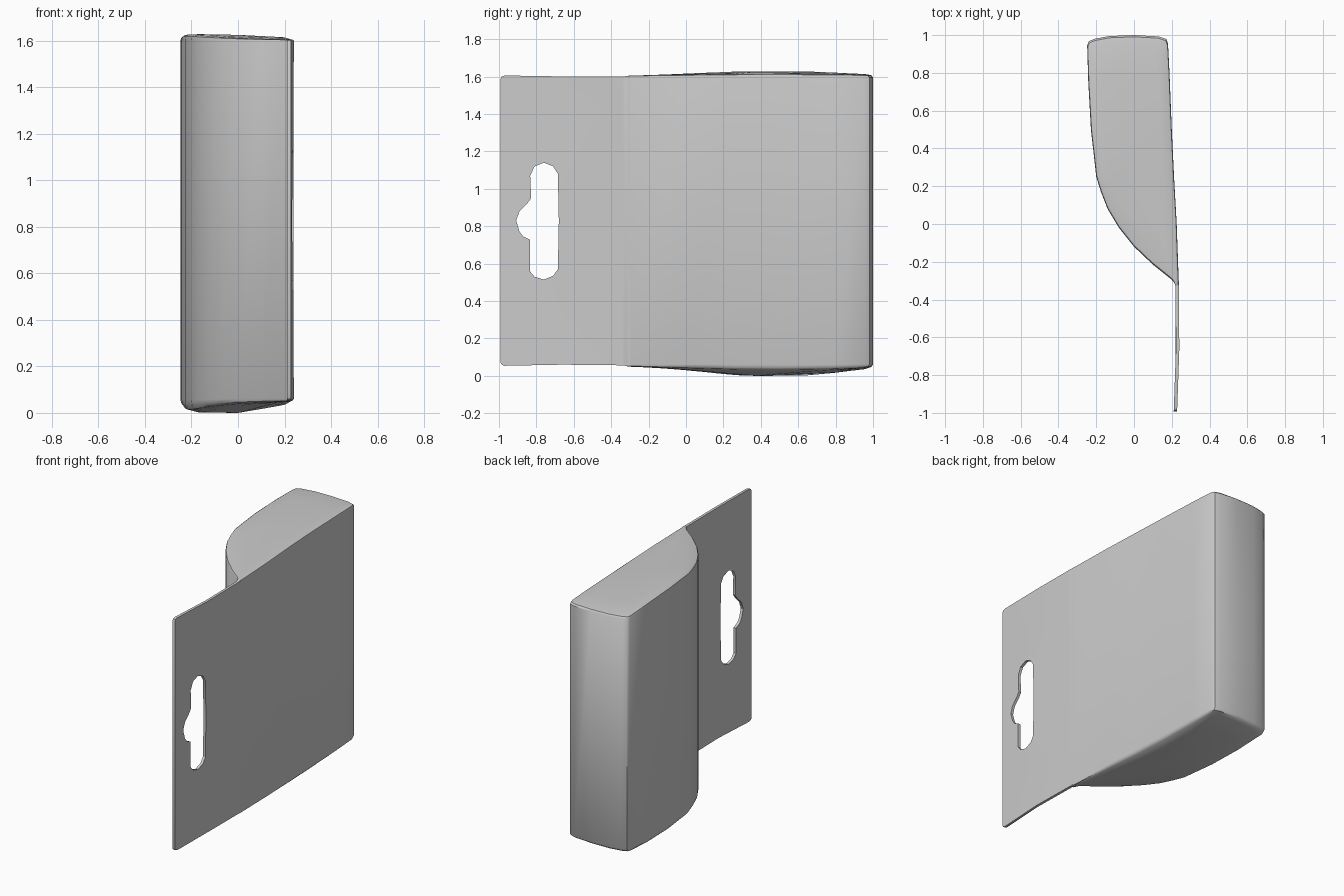
import bpy, bmesh

if "Cube" in bpy.data.objects:
    bpy.data.objects.remove(bpy.data.objects["Cube"])


def finish(bm, name, angle):
    bmesh.ops.recalc_face_normals(bm, faces=bm.faces)
    mesh = bpy.data.meshes.new(name)
    bm.to_mesh(mesh)
    bm.free()
    obj = bpy.data.objects.new(name, mesh)
    bpy.context.collection.objects.link(obj)
    bpy.ops.object.select_all(action='DESELECT')
    obj.select_set(True)
    bpy.context.view_layer.objects.active = obj
    bpy.ops.object.shade_smooth_by_angle(angle=angle)
    return obj


def clamp(v):
    return max(0.0, min(1.0, v))


# Pouch body: plan outline lofted upward, with gently bulging ends
outline = [(0.238, -0.335), (0.226, 0.0), (0.212, 0.25), (0.2, 0.5), (0.188, 0.8),
           (0.18, 0.955), (0.17, 0.98), (0.13, 0.993), (0.0, 1.0), (-0.13, 0.995),
           (-0.21, 0.98), (-0.24, 0.967), (-0.248, 0.945), (-0.242, 0.75),
           (-0.228, 0.5), (-0.2, 0.25), (-0.175, 0.17), (-0.14, 0.08), (-0.08, -0.02),
           (0.0, -0.12), (0.1, -0.215), (0.2, -0.295), (0.216, -0.315), (0.221, -0.335)]
CX, CY = 0.0, 0.38


def bulge(x, y):
    side = 0.4 + 0.6 * clamp((0.23 - x) / 0.34)
    return side * clamp((y + 0.35) / 0.65) * clamp(0.3 + (1 - y) / 0.5)


def ring(bm, scale, base, height):
    verts = []
    for px, py in outline:
        x, y = CX + (px - CX) * scale, CY + (py - CY) * scale
        verts.append(bm.verts.new((x, y, base + height * bulge(x, y))))
    return verts


bm = bmesh.new()
rings = [ring(bm, *r) for r in [
    (0.70, 0.052, -0.050), (0.94, 0.050, -0.036), (0.985, 0.053, -0.022), (1.0, 0.064, -0.01),
    (1.0, 1.594, 0.01), (0.985, 1.603, 0.017), (0.94, 1.605, 0.022), (0.70, 1.605, 0.023)]]
n = len(outline)
for a, b in zip(rings, rings[1:]):
    for i in range(n):
        bm.faces.new((a[i], a[(i + 1) % n], b[(i + 1) % n], b[i]))
for end, z in ((rings[0], 0.0), (rings[-1], 1.625)):
    mid = bm.verts.new((CX, CY, z))
    for i in range(n):
        bm.faces.new((end[i], end[(i + 1) % n], mid))
finish(bm, "pouch_body", 0.7)

# Hang tab: flat sheet with a hanger slot, given thickness
edge = [(-0.3, 0.056), (-0.66, 0.06), (-0.97, 0.054), (-0.986, 0.06), (-0.993, 0.075),
        (-0.993, 1.585), (-0.986, 1.6), (-0.97, 1.606), (-0.66, 1.601), (-0.3, 1.602)]
slot = [(-0.685, 0.57), (-0.68, 0.83), (-0.685, 1.08), (-0.71, 1.12), (-0.76, 1.14),
        (-0.81, 1.12), (-0.833, 1.07), (-0.828, 0.95), (-0.85, 0.92), (-0.89, 0.88),
        (-0.908, 0.83), (-0.89, 0.77), (-0.87, 0.745), (-0.835, 0.728), (-0.835, 0.56),
        (-0.81, 0.53), (-0.76, 0.515), (-0.71, 0.535)]


def sheet_x(y):
    if y > -0.66:
        return 0.24 - 0.003 * (y + 0.66) / 0.36
    return 0.24 + 0.012 * (y + 0.66) / 0.34


bm = bmesh.new()
for loop in (edge, slot):
    vs = [bm.verts.new((0, y, z)) for y, z in loop]
    for i, v in enumerate(vs):
        bm.edges.new((v, vs[(i + 1) % len(vs)]))
bmesh.ops.triangle_fill(bm, use_beauty=True, edges=bm.edges[:])
extruded = bmesh.ops.extrude_face_region(bm, geom=bm.faces[:], use_keep_orig=True)
back = {g for g in extruded["geom"] if isinstance(g, bmesh.types.BMVert)}
for v in bm.verts:
    v.co.x = sheet_x(v.co.y) - (0.018 if v in back else 0)
finish(bm, "hang_tab", 0.6)
